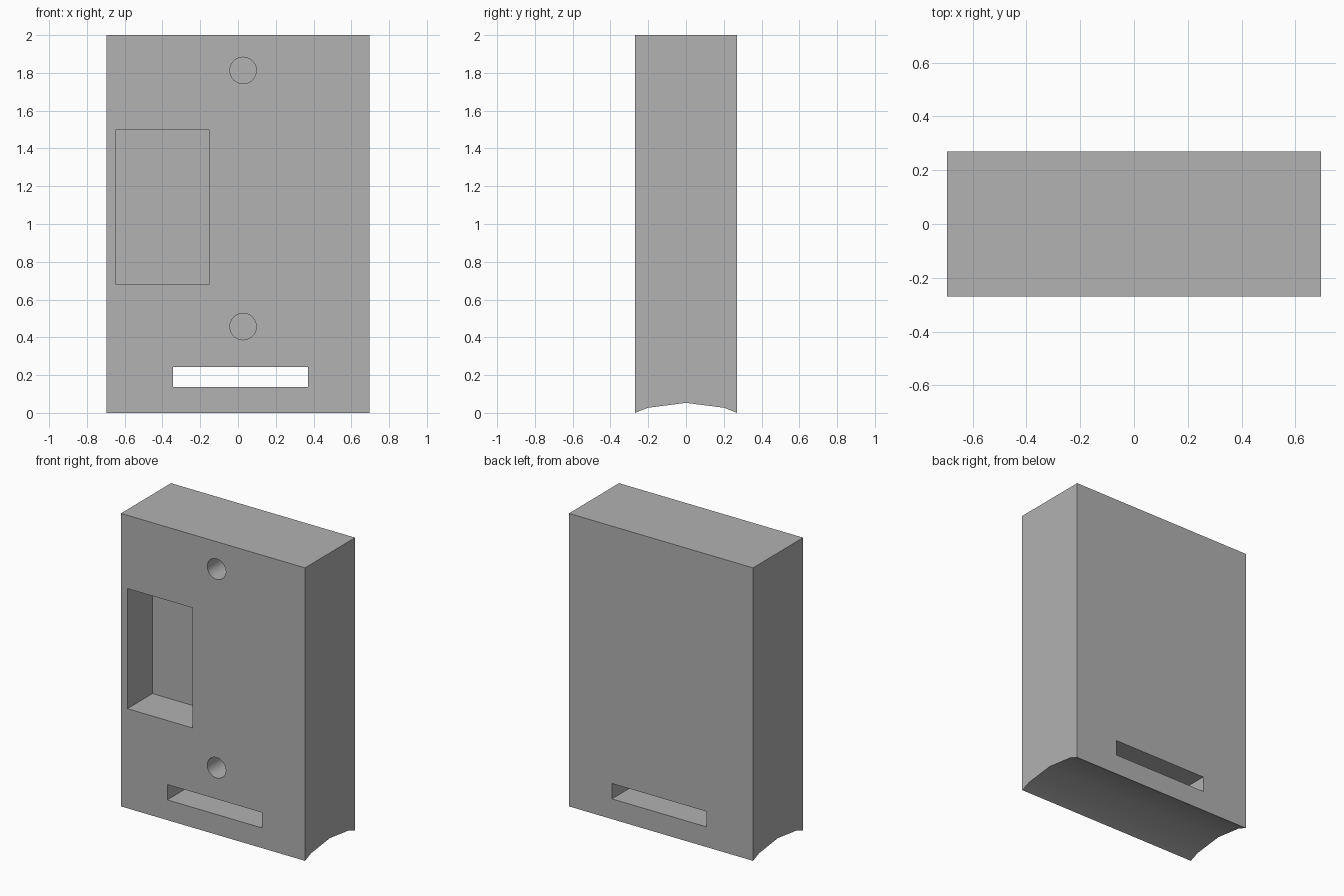
import bpy
import bmesh
from math import radians

if "Cube" in bpy.data.objects:
    bpy.data.objects.remove(bpy.data.objects["Cube"])

HALF_W, HALF_D, HEIGHT = 0.695, 0.27, 2.0
POCKET_FLOOR = 0.0

grey = bpy.data.materials.new("plain grey")
grey.use_nodes = True
colour = (0.445, 0.445, 0.445, 1)
grey.diffuse_color = colour
grey.node_tree.nodes["Principled BSDF"].inputs["Base Color"].default_value = colour


def prism(name, points, direction):
    """Extrude a closed profile along a direction."""
    bm = bmesh.new()
    face = bm.faces.new([bm.verts.new(p) for p in points])
    ext = bmesh.ops.extrude_face_region(bm, geom=[face])
    moved = [v for v in ext["geom"] if isinstance(v, bmesh.types.BMVert)]
    bmesh.ops.translate(bm, verts=moved, vec=direction)
    bmesh.ops.recalc_face_normals(bm, faces=bm.faces)
    mesh = bpy.data.meshes.new(name)
    bm.to_mesh(mesh)
    bm.free()
    mesh.materials.append(grey)
    obj = bpy.data.objects.new(name, mesh)
    bpy.context.collection.objects.link(obj)
    return obj


def box_cutter(name, x0, x1, z0, z1, y_end):
    y = -HALF_D - 0.1
    corners = [(x0, y, z0), (x1, y, z0), (x1, y, z1), (x0, y, z1)]
    return prism(name, corners, (0, y_end - y, 0))


def hole_cutter(name, x, z, radius):
    y = -HALF_D - 0.1
    bpy.ops.mesh.primitive_cylinder_add(
        vertices=48, radius=radius, depth=POCKET_FLOOR - y,
        location=(x, (y + POCKET_FLOOR) / 2, z), rotation=(radians(90), 0, 0))
    obj = bpy.context.object
    obj.name = name
    obj.data.materials.append(grey)
    return obj


# Block with a hollowed underside
underside = [(-HALF_D, 0), (-0.203, 0.027), (0, 0.053), (0.203, 0.027), (HALF_D, 0)]
profile = underside + [(HALF_D, HEIGHT), (-HALF_D, HEIGHT)]
body = prism("block_body", [(-HALF_W, y, z) for y, z in profile], (2 * HALF_W, 0, 0))

# Front pocket, through slot and two blind holes
cutters = [
    box_cutter("pocket_cutter", -0.646, -0.153, 0.68, 1.5, POCKET_FLOOR),
    box_cutter("slot_cutter", -0.345, 0.37, 0.138, 0.243, HALF_D + 0.1),
    hole_cutter("upper_hole_cutter", 0.027, 1.813, 0.07),
    hole_cutter("lower_hole_cutter", 0.027, 0.457, 0.07),
]
bpy.ops.object.select_all(action="DESELECT")
body.select_set(True)
bpy.context.view_layer.objects.active = body
for cutter in cutters:
    cutter.hide_render = True
    mod = body.modifiers.new(cutter.name, "BOOLEAN")
    mod.operation = "DIFFERENCE"
    mod.solver = "EXACT"
    mod.object = cutter
    bpy.ops.object.modifier_apply(modifier=mod.name)
    bpy.data.objects.remove(cutter)

bpy.ops.object.shade_smooth_by_angle(angle=radians(30))
